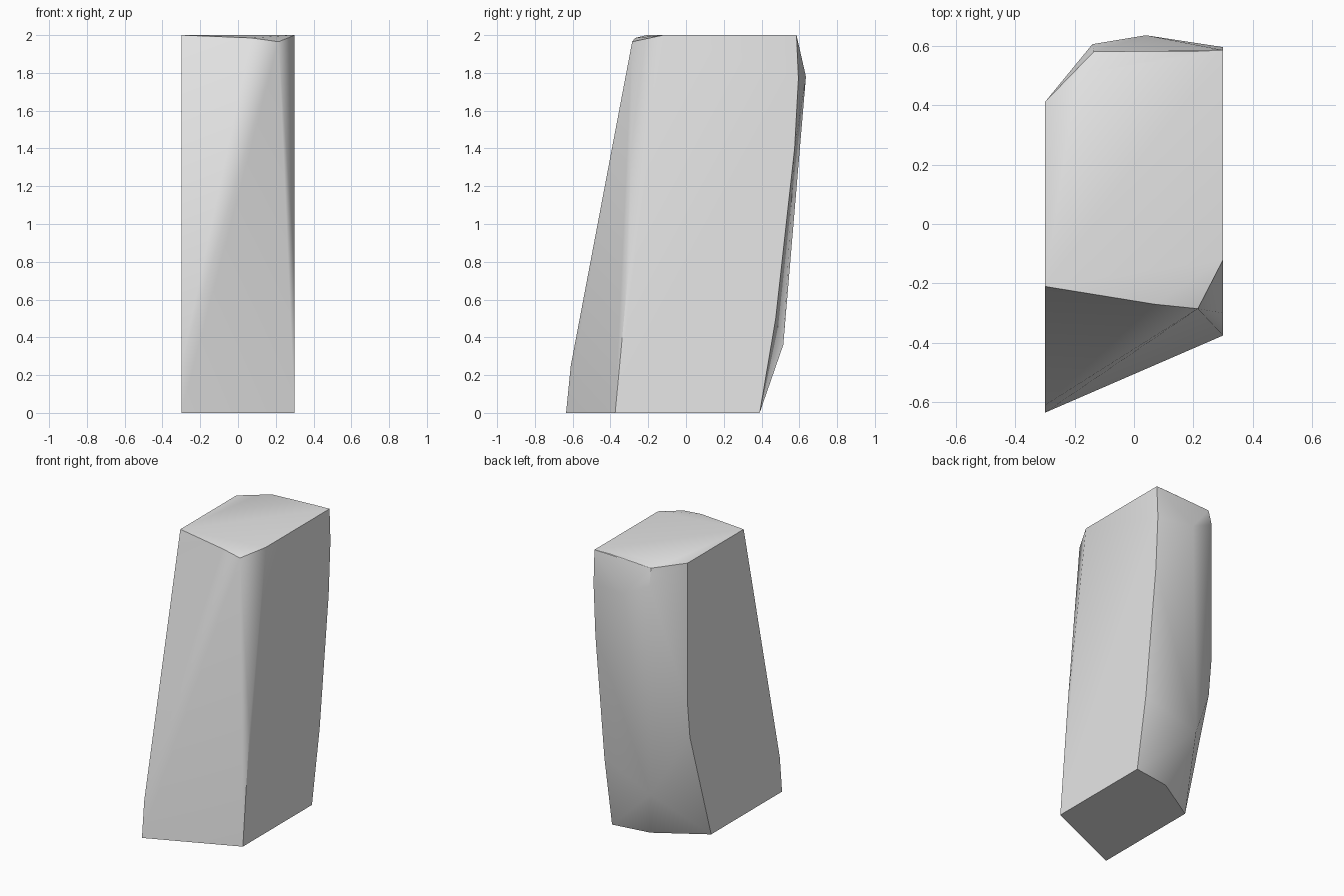
import bpy
import bmesh
import math

default_cube = bpy.data.objects.get("Cube")
if default_cube:
    bpy.data.objects.remove(default_cube, do_unlink=True)

SIDE = 0.3   # half the width between the two flat side walls
TOP = 2.0


def make_material(name, colour):
    material = bpy.data.materials.new(name)
    material.use_nodes = True
    rgba = (*colour, 1.0)
    material.diffuse_color = rgba
    material.node_tree.nodes["Principled BSDF"].inputs["Base Color"].default_value = rgba
    return material


def edge_on_wall(x, profile):
    """Corner edge lying on a side wall, given as (y, z) pairs."""
    return [(x, y, z) for y, z in profile]


def hewn_block(name, corners, material):
    """Faceted stone block: the convex skin around its corners."""
    bm = bmesh.new()
    for corner in corners:
        bm.verts.new(corner)
    skin = bmesh.ops.convex_hull(bm, input=bm.verts[:])
    spare = {v for v in skin["geom_interior"] + skin["geom_unused"]
             if isinstance(v, bmesh.types.BMVert)}
    bmesh.ops.delete(bm, geom=list(spare), context="VERTS")
    # Merge the triangles of flat facets into single faces
    bmesh.ops.dissolve_limit(bm, angle_limit=math.radians(0.6),
                             verts=bm.verts[:], edges=bm.edges[:])
    bmesh.ops.recalc_face_normals(bm, faces=bm.faces[:])
    mesh = bpy.data.meshes.new(name)
    bm.to_mesh(mesh)
    bm.free()
    mesh.materials.append(material)
    block = bpy.data.objects.new(name, mesh)
    bpy.context.collection.objects.link(block)
    return block


# Four leaning corner edges on the side walls
front_right = edge_on_wall(-SIDE, [(-0.635, 0), (-0.61, 0.25), (-0.21, TOP)])
front_left = edge_on_wall(SIDE, [(-0.375, 0), (-0.3, 0.8), (-0.12, TOP)])
back_left = edge_on_wall(SIDE, [(0.39, 0), (0.475, 0.5), (0.575, 1.4),
                                (0.595, 1.77), (0.585, TOP)])
back_right = edge_on_wall(-SIDE, [(0.15, 0), (0.385, 0.77), (0.41, 1), (0.41, TOP)])

# Blunt ridge running up the back
back_ridge = [(0.03, 0.35, 0), (-0.085, 0.515, 0.36),
              (0.04, 0.635, 1.78), (-0.14, 0.605, 1.87)]

# Chipped corners around the flat top
back_chip = [(-0.19, 0.5, TOP), (0.19, 0.58, TOP), (-0.135, 0.58, 1.985)]
front_chip = [(0.07, -0.27, 1.985), (0.215, -0.285, 1.965)]

stone_grey = make_material("stone grey", (0.8, 0.8, 0.8))
stone = hewn_block("stone_pillar",
                   front_right + front_left + back_left + back_right
                   + back_ridge + back_chip + front_chip, stone_grey)

# Soft facets with crisp main edges
bpy.ops.object.select_all(action="DESELECT")
stone.select_set(True)
bpy.context.view_layer.objects.active = stone
bpy.ops.object.shade_smooth_by_angle(angle=math.radians(30))
